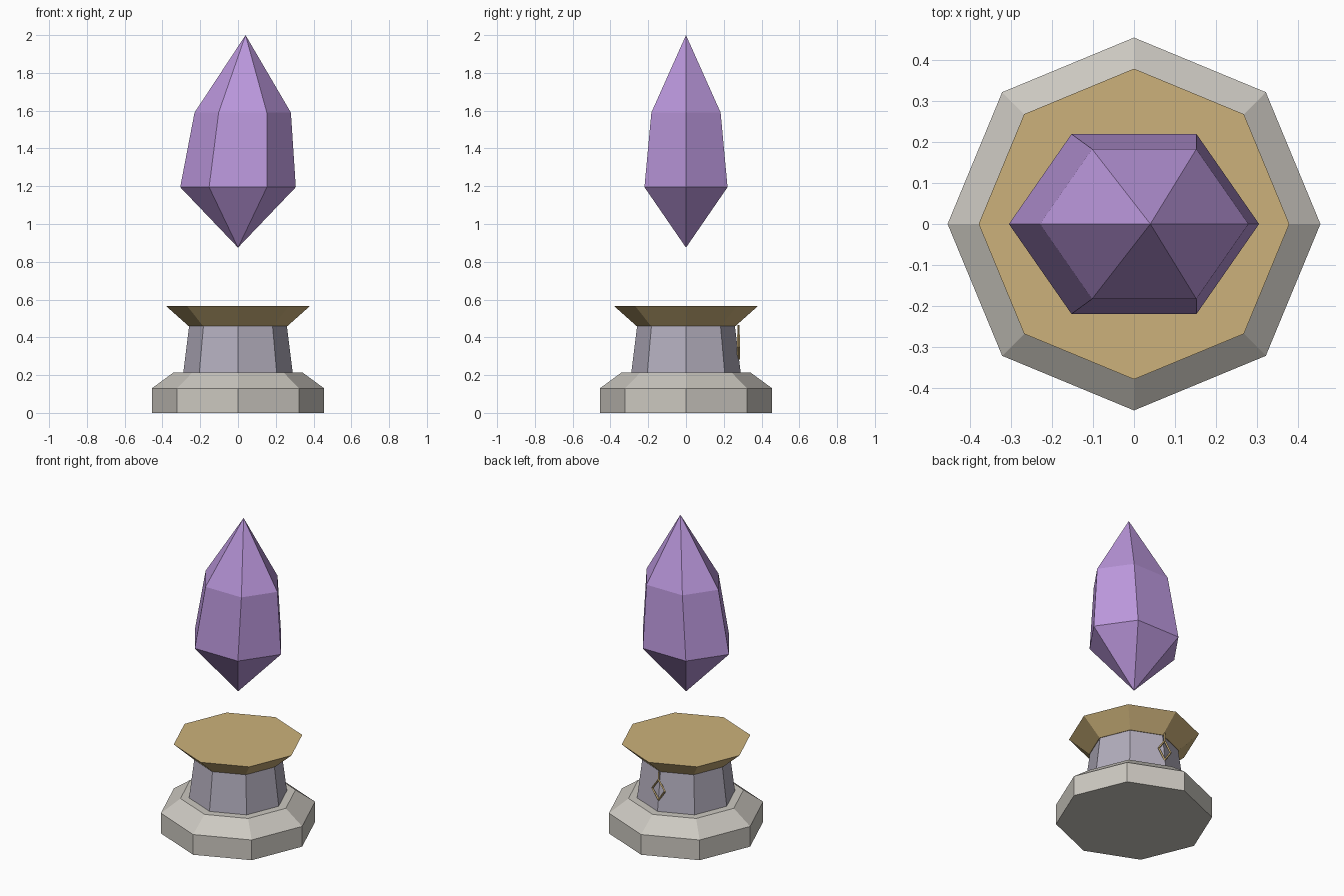
import bpy, math

if "Cube" in bpy.data.objects:
    bpy.data.objects.remove(bpy.data.objects["Cube"])


def material(name, rgb):
    # sRGB -> linear flat colour
    m = bpy.data.materials.new(name)
    m.diffuse_color = [((c + 0.055) / 1.055) ** 2.4 for c in rgb] + [1.0]
    m.use_nodes = True
    m.node_tree.nodes["Principled BSDF"].inputs["Base Color"].default_value = m.diffuse_color
    return m


stone = material("warm_grey_stone", (0.80, 0.785, 0.755))
column_stone = material("cool_grey_stone", (0.70, 0.68, 0.74))
gold = material("gold", (0.80, 0.695, 0.48))
purple = material("purple_crystal", (0.73, 0.59, 0.86))


def ring(n, r, z, cx=0.0, squash=1.0):
    return [(cx + r * math.cos(2 * math.pi * i / n),
             squash * r * math.sin(2 * math.pi * i / n), z) for i in range(n)]


def loft(name, rings, mat, closed=False):
    """Skin a list of rings; single-point rings become tips, open ends get capped."""
    verts, ids = [], []
    for r in rings:
        ids.append(list(range(len(verts), len(verts) + len(r))))
        verts += r
    faces = []
    pairs = list(zip(ids, ids[1:])) + ([(ids[-1], ids[0])] if closed else [])
    for a, b in pairs:
        n = max(len(a), len(b))
        for i in range(n):
            j = (i + 1) % n
            f = [a[i % len(a)], a[j % len(a)], b[j % len(b)], b[i % len(b)]]
            faces.append(list(dict.fromkeys(f)))
    if not closed:
        if len(ids[0]) > 2:
            faces.append(ids[0][::-1])
        if len(ids[-1]) > 2:
            faces.append(ids[-1])
    me = bpy.data.meshes.new(name)
    me.from_pydata(verts, [], faces)
    me.materials.append(mat)
    ob = bpy.data.objects.new(name, me)
    bpy.context.collection.objects.link(ob)
    return ob


# Octagonal pedestal
loft("base", [ring(8, 0.456, 0), ring(8, 0.456, 0.13), ring(8, 0.34, 0.215)], stone)
loft("column", [ring(8, 0.29, 0.21), ring(8, 0.258, 0.465)], column_stone)
loft("dish", [ring(8, 0.262, 0.46), ring(8, 0.38, 0.565)], gold)

# Floating crystal: squashed hexagon rings, upper part leaning to +x
S = 0.83
loft("crystal", [[(0, 0, 0.875)], ring(6, 0.306, 1.195, 0, S),
                 ring(6, 0.255, 1.59, 0.025, S), [(0.04, 0, 2.0)]], purple)

# Diamond pendant hanging on the back
PY, PZ, T = 0.278, 0.35, 0.007
frame = []
for dx, dz in ((1, 0), (0, 1), (-1, 0), (0, -1)):
    frame.append([(dx * (0.045 + a), PY + b, PZ + dz * (0.065 + a * 1.4))
                  for a, b in ((T, 0), (0, -T), (-T, 0), (0, T))])
loft("pendant_frame", frame, gold, closed=True)
loft("pendant_link", [[(x * 0.006, PY + y * 0.006, z) for x, y, _ in ring(4, 1, 0)]
                      for z in (PZ + 0.06, 0.465)], gold)

# Consistent outward normals
import bmesh
for ob in bpy.context.collection.objects:
    bm = bmesh.new()
    bm.from_mesh(ob.data)
    bmesh.ops.recalc_face_normals(bm, faces=bm.faces)
    bm.to_mesh(ob.data)
    bm.free()
